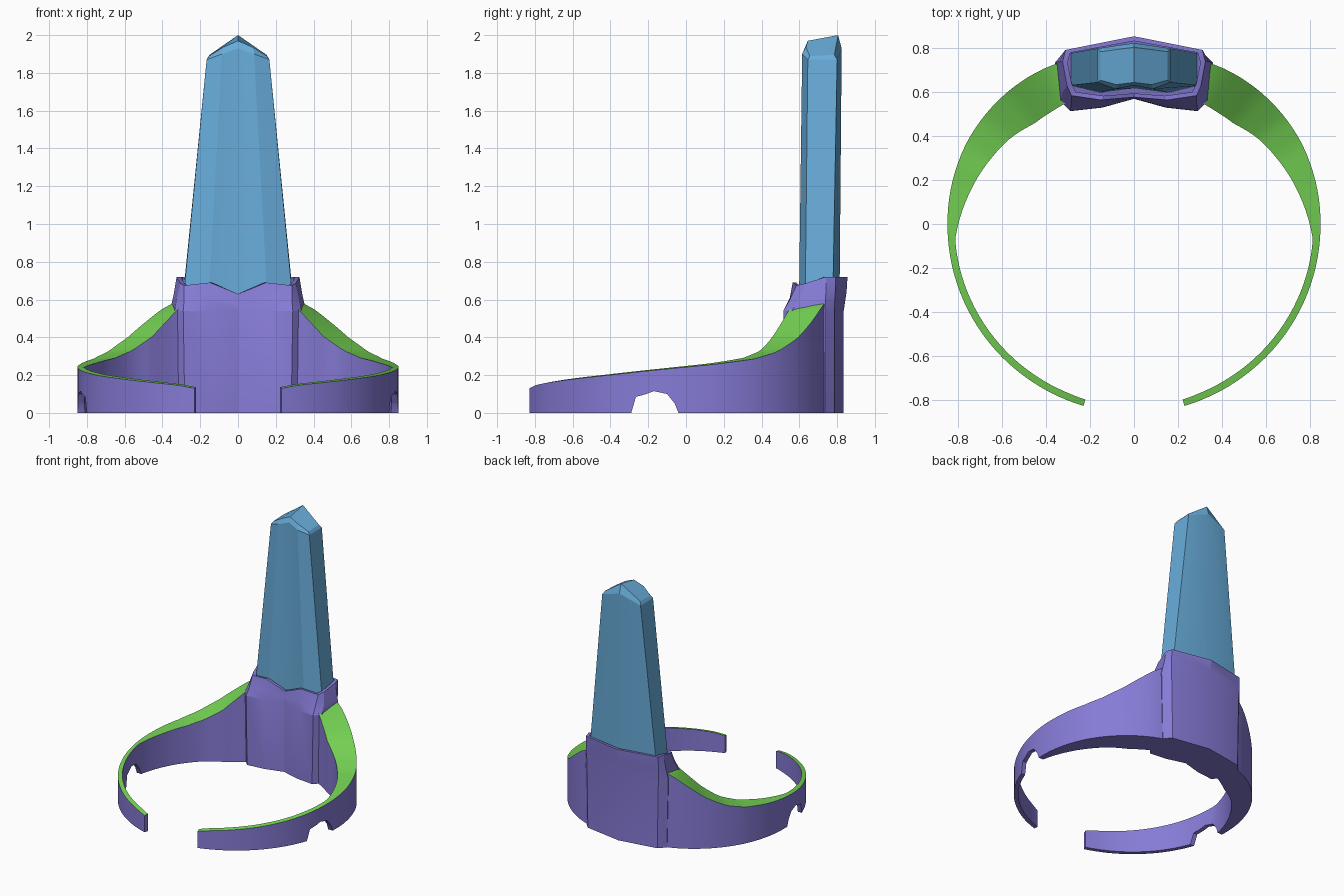
import bpy, bmesh
from math import sin, cos, radians

cube = bpy.data.objects.get("Cube")
if cube:
    bpy.data.objects.remove(cube, do_unlink=True)


def material(name, rgb):
    m = bpy.data.materials.new(name)
    m.use_nodes = True
    m.diffuse_color = (*rgb, 1)
    m.node_tree.nodes["Principled BSDF"].inputs["Base Color"].default_value = (*rgb, 1)
    return m


purple = material("purple", (0.24, 0.20, 0.68))
green = material("green", (0.18, 0.66, 0.09))
blue = material("blue", (0.14, 0.42, 0.71))


def finish(bm, name, mats):
    bmesh.ops.recalc_face_normals(bm, faces=bm.faces[:])
    mesh = bpy.data.meshes.new(name)
    bm.to_mesh(mesh)
    bm.free()
    for m in mats:
        mesh.materials.append(m)
    ob = bpy.data.objects.new(name, mesh)
    bpy.context.collection.objects.link(ob)
    return ob


def activate(ob):
    bpy.ops.object.select_all(action='DESELECT')
    ob.select_set(True)
    bpy.context.view_layer.objects.active = ob


def smooth(ob, angle):
    activate(ob)
    bpy.ops.object.shade_smooth_by_angle(angle=radians(angle))


def bridge(bm, a, b):
    n = len(a)
    return [bm.faces.new((a[i], a[(i + 1) % n], b[(i + 1) % n], b[i])) for i in range(n)]


def symmetric_loft(name, sections, mat):
    """Half outlines, back centre to front centre, mirrored and bridged."""
    bm = bmesh.new()
    rings = []
    for half in sections:
        full = half + [(-x, y, z) for x, y, z in half[-2:0:-1]]
        rings.append([bm.verts.new(p) for p in full])
    for a, b in zip(rings, rings[1:]):
        bridge(bm, a, b)
    n = len(sections[0])
    for ring in (rings[0], rings[-1]):
        bm.faces.new(ring[:n])
        bm.faces.new(ring[n - 1:] + ring[:1])
    return finish(bm, name, [mat])


# Back column with a flared collar
body = [(0, .835), (.31, .785), (.36, .735), (.335, .56), (.29, .515), (.15, .53), (0, .57)]
rim = [(0, .855, .72), (.312, .793, .72), (.325, .74, .72), (.305, .63, .685),
       (.285, .585, .675), (.15, .565, .69), (0, .578, .63)]
collar = [(0, .85, .64), (.315, .79, .64), (.34, .74, .63), (.325, .6, .6),
          (.285, .55, .6), (.15, .55, .61), (0, .573, .58)]


def inset(points, drop):
    return [(x * .93, .7 + (y - .7) * .86, z - drop) for x, y, z in points]


column = symmetric_loft("back_column", [
    [(x * .97, y, 0) for x, y in body],
    [(x, y, .54) for x, y in body],
    collar, rim, inset(rim, 0), inset(rim, .06)], purple)
smooth(column, 20)

# Tapering blade with a gabled tip
base = [(0, .812), (.303, .775), (.3, .63), (.16, .597), (0, .618)]
shoulder = [(0, .824, 1.93), (.166, .8, 1.87), (.166, .645, 1.87), (.085, .615, 1.9), (0, .632, 1.93)]
tip = [(0, .805, 2), (.152, .785, 1.895), (.152, .655, 1.89), (.08, .635, 1.935), (0, .645, 1.97)]
blade = symmetric_loft("blade", [[(x, y, .5) for x, y in base], shoulder, tip], blue)
smooth(blade, 20)

# Band profile by angle from the back: angle, outer radius, inner radius, top height
stations = [(24, .808, .63, .59), (30, .818, .632, .545), (37, .826, .635, .475),
            (45, .834, .645, .395), (55, .842, .685, .323), (65, .848, .715, .285),
            (80, .85, .765, .257), (95, .85, .818, .235), (120, .852, .82, .198),
            (145, .855, .823, .165), (158, .858, .826, .147), (164.5, .86, .83, .13)]


def profile(a):
    for s, t in zip(stations, stations[1:]):
        if a <= t[0]:
            f = (a - s[0]) / (t[0] - s[0])
            return [p + (q - p) * f for p, q in zip(s, t)][1:]


# Arched notch cutter
notch = [(-.29, 0), (-.265, .085), (-.21, .1), (-.17, .115), (-.1, .1), (-.06, .05), (-.04, 0)]
notch = [(-.29, -.1)] + notch + [(-.04, -.1)]
bm = bmesh.new()
ends = [[bm.verts.new((x, y, z)) for y, z in notch] for x in (-1, 1)]
bridge(bm, *ends)
for ring in ends:
    bm.faces.new(ring)
cutter = finish(bm, "notch_cutter", [purple])
cutter.hide_render = True

# Two curved bands, green on the top edge
STEPS = 48
for side, name in ((1, "left_band"), (-1, "right_band")):
    bm = bmesh.new()
    rings = []
    for i in range(STEPS + 1):
        a = 24 + (164.5 - 24) * i / STEPS
        ro, ri, z = profile(a)
        sx, cy = side * sin(radians(a)), cos(radians(a))
        rings.append([bm.verts.new((r * sx, r * cy, h)) for r, h in
                      ((ro, 0), (ro, z), (ri, z + .006), (ri, 0))])
    for a, b in zip(rings, rings[1:]):
        bridge(bm, a, b)[1].material_index = 1
    bm.faces.new(rings[0])
    bm.faces.new(rings[-1])
    band = finish(bm, name, [purple, green])
    cut = band.modifiers.new("notch", 'BOOLEAN')
    cut.operation = 'DIFFERENCE'
    cut.solver = 'EXACT'
    cut.object = cutter
    activate(band)
    bpy.ops.object.modifier_apply(modifier=cut.name)
    smooth(band, 30)

bpy.data.objects.remove(cutter, do_unlink=True)
